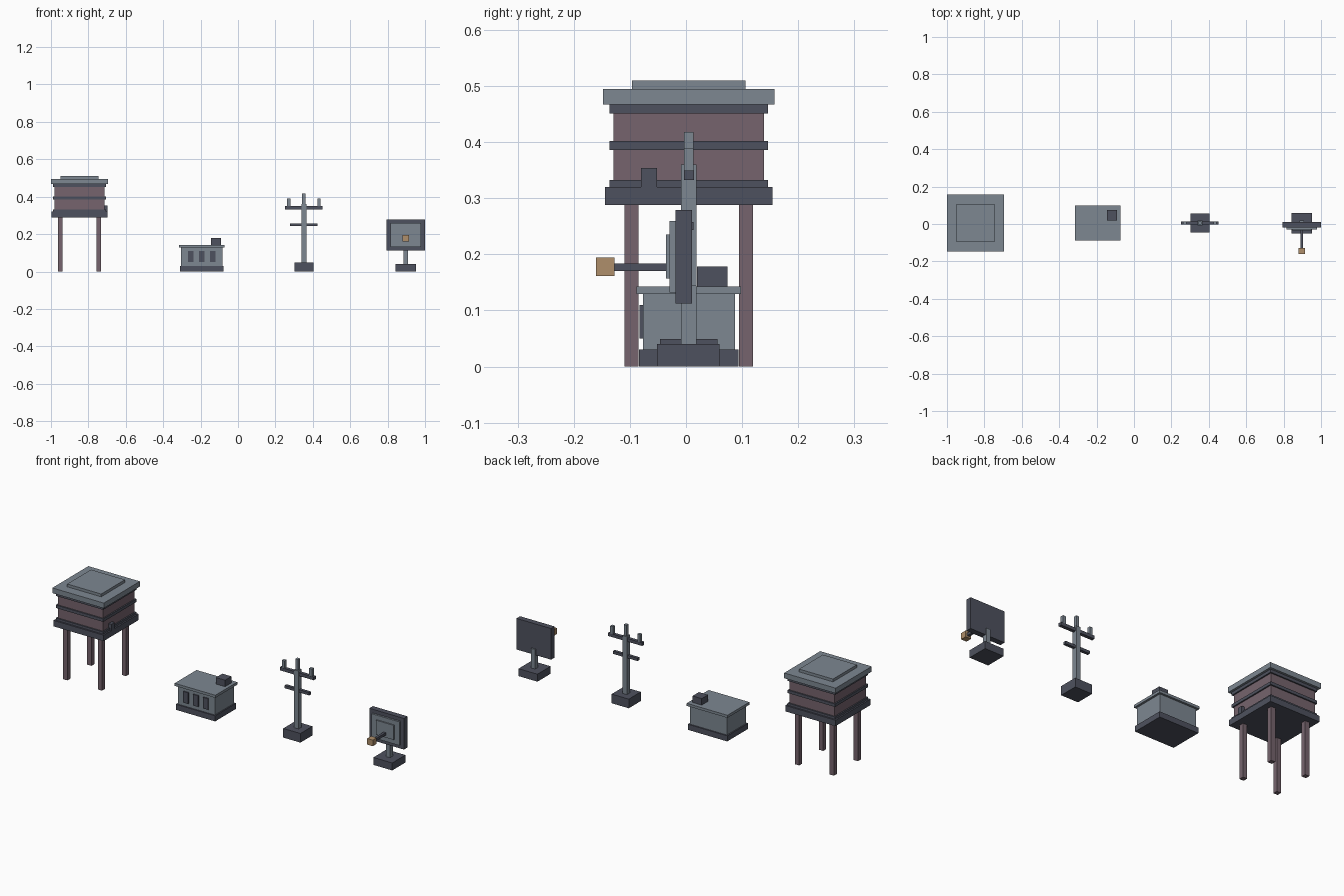
import bpy

cube = bpy.data.objects.get("Cube")
if cube:
    bpy.data.objects.remove(cube, do_unlink=True)


def material(name, rgb):
    m = bpy.data.materials.new(name)
    m.use_nodes = True
    colour = (*rgb, 1.0)
    m.diffuse_color = colour
    m.node_tree.nodes["Principled BSDF"].inputs["Base Color"].default_value = colour
    return m


LIGHT = material("light_steel", (0.205, 0.242, 0.285))
DARK = material("dark_slate", (0.076, 0.083, 0.112))
MAUVE = material("mauve_timber", (0.180, 0.127, 0.153))
AMBER = material("amber", (0.43, 0.275, 0.145))


def box(name, centre, half, z, mat):
    """Box from its plan centre, plan half sizes and bottom/top heights."""
    bpy.ops.mesh.primitive_cube_add(size=2, location=(*centre, (z[0] + z[1]) / 2))
    ob = bpy.context.object
    ob.name = name
    ob.scale = (*half, (z[1] - z[0]) / 2)
    bpy.ops.object.transform_apply(location=False, rotation=False, scale=True)
    ob.data.materials.append(mat)
    return ob


def stack(prefix, centre, layers):
    """Square layers sharing one centre: name, half size, bottom, top, material."""
    for name, half, low, high, mat in layers:
        box(f"{prefix}_{name}", centre, (half, half), (low, high), mat)


Y = 0.005

# Raised tank tower
TX = -0.847
stack("tower", (TX, Y), [
    ("platform", 0.149, 0.288, 0.32, DARK),
    ("body", 0.134, 0.32, 0.467, MAUVE),
    ("lower_band", 0.141, 0.32, 0.332, DARK),
    ("middle_band", 0.141, 0.386, 0.402, DARK),
    ("upper_band", 0.141, 0.451, 0.467, DARK),
    ("roof", 0.153, 0.467, 0.495, LIGHT),
    ("roof_cap", 0.101, 0.495, 0.51, LIGHT),
])
for sx, side in ((-1, "right"), (1, "left")):
    for sy, end in ((-1, "front"), (1, "back")):
        box(f"tower_leg_{end}_{side}", (TX + sx * 0.103, Y + sy * 0.102),
            (0.0125, 0.0125), (0, 0.288), MAUVE)
box("tower_valve_box", (TX + 0.141, -0.066), (0.0095, 0.014), (0.318, 0.354), DARK)

# Small hut
HX = -0.194
box("hut_base", (HX, Y), (0.117, 0.089), (0, 0.03), DARK)
box("hut_body", (HX, Y), (0.11, 0.082), (0.03, 0.129), LIGHT)
box("hut_roof", (HX, Y), (0.121, 0.093), (0.129, 0.143), LIGHT)
box("hut_roof_vent", (-0.118, 0.047), (0.027, 0.027), (0.143, 0.178), DARK)
for i in (-1, 0, 1):
    box(f"hut_window_{i + 2}", (HX + i * 0.059, -0.0795), (0.015, 0.0035),
        (0.05, 0.11), DARK)

# Utility pole
PX = 0.352
stack("pole", (PX, Y), [
    ("base", 0.051, 0, 0.049, DARK),
    ("shaft", 0.0135, 0.049, 0.36, LIGHT),
    ("tip", 0.0085, 0.36, 0.418, LIGHT),
])
box("pole_upper_arm", (PX, Y), (0.101, 0.009), (0.332, 0.349), DARK)
box("pole_lower_arm", (PX, Y), (0.073, 0.008), (0.243, 0.258), DARK)
for s, side in ((-1, "right"), (1, "left")):
    box(f"pole_insulator_{side}", (PX + s * 0.081, Y), (0.0085, 0.0085),
        (0.349, 0.389), LIGHT)

# Sign panel with a projecting lamp
SX = 0.897
box("sign_base", (SX, 0.004), (0.056, 0.056), (0, 0.04), DARK)
box("sign_post", (SX, Y), (0.0125, 0.0135), (0.04, 0.145), LIGHT)
box("sign_frame", (SX, -0.004), (0.103, 0.015), (0.112, 0.279), DARK)
box("sign_face", (SX, -0.024), (0.082, 0.005), (0.132, 0.259), LIGHT)
box("sign_inner_face", (SX, -0.0325), (0.053, 0.0035), (0.157, 0.235), LIGHT)
box("lamp_arm", (SX, -0.082), (0.007, 0.046), (0.17, 0.184), DARK)
box("lamp", (SX, -0.144), (0.0165, 0.0165), (0.161, 0.194), AMBER)
